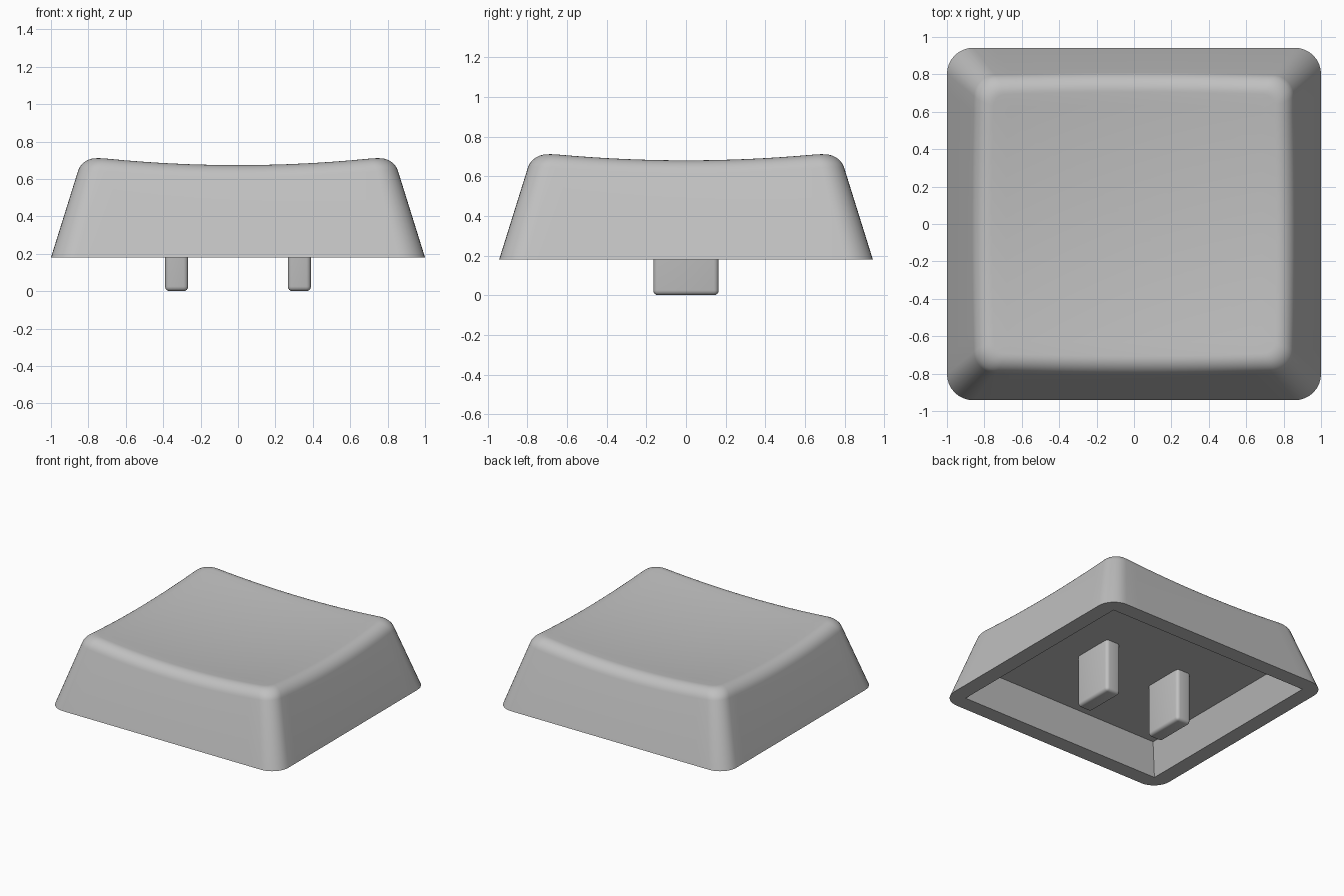
import bpy, bmesh, math

if "Cube" in bpy.data.objects:
    bpy.data.objects.remove(bpy.data.objects["Cube"])

HX, HY, R0 = 1.0, 0.942, 0.14      # footprint half sizes and corner radius
Z0, ZF = 0.18, 0.41                # skirt bottom, cavity ceiling
LEAN, T = 0.3125, 0.08             # wall lean, rim fillet reach

grey = bpy.data.materials.new("light grey plastic")
grey.diffuse_color = (0.53, 0.53, 0.53, 1)
grey.use_nodes = True
grey.node_tree.nodes["Principled BSDF"].inputs["Base Color"].default_value = grey.diffuse_color


def dish(x, y):
    return 0.637 + 0.073 * (x * x + y * y)


def radius(o):
    return R0 - 0.18 * min(o, 0.17) - 0.6 * max(o - 0.17, 0)


# Each outline parameter: corner signs, arc angle, and fraction along the following side
CORNERS = [(1, 1), (-1, 1), (-1, -1), (1, -1)]
PARAMS = []
for i in range(4):
    PARAMS += [(i, k / 8, 0) for k in range(9)]
    PARAMS += [(i, 1, k / 16) for k in range(1, 16)]


def corner_point(i, a, o, r):
    sx, sy = CORNERS[i % 4]
    ang = (i + a) * math.pi / 2
    return (sx * (HX - o - r) + r * math.cos(ang), sy * (HY - o - r) + r * math.sin(ang))


def outline(p, o, r=None):
    i, a, f = p
    r = radius(o) if r is None else r
    x, y = corner_point(i, a, o, r)
    if f:
        x2, y2 = corner_point(i + 1, 0, o, r)
        x, y = x + (x2 - x) * f, y + (y2 - y) * f
    return x, y


def finish(bm, name, angle):
    bmesh.ops.remove_doubles(bm, verts=bm.verts, dist=1e-5)
    bmesh.ops.recalc_face_normals(bm, faces=bm.faces)
    me = bpy.data.meshes.new(name)
    bm.to_mesh(me)
    bm.free()
    me.materials.append(grey)
    ob = bpy.data.objects.new(name, me)
    bpy.context.collection.objects.link(ob)
    bpy.ops.object.select_all(action='DESELECT')
    ob.select_set(True)
    bpy.context.view_layer.objects.active = ob
    bpy.ops.object.shade_smooth_by_angle(angle=math.radians(angle))
    return ob


# Cap shell: cavity, rim, leaning walls, rounded edge and dished top as stacked rings
ARC, DISH = 8, 10
columns = []
for p in PARAMS:
    col = [(*outline(p, 0.20, 0), ZF), (*outline(p, 0.122, 0), Z0), (*outline(p, 0), Z0)]
    o = 0.17
    for _ in range(8):
        z = dish(*outline(p, o))
        o = LEAN * (z - Z0)
    h = math.hypot(1, LEAN)
    o1, z1 = o - T * LEAN / h, z - T / h
    o2 = o + T
    z2 = dish(*outline(p, o2))
    for k in range(ARC + 1):                      # rounded top edge
        t = k / ARC
        a, b, c = (1 - t) ** 2, 2 * t * (1 - t) * 0.766, t * t
        s = a + b + c
        col.append((*outline(p, (a * o1 + b * o + c * o2) / s), (a * z1 + b * z + c * z2) / s))
    x, y = outline(p, o2)
    for k in range(1, DISH):                      # dished top
        s = 1 - k / DISH
        col.append((x * s, y * s, dish(x * s, y * s)))
    columns.append(col)

bm = bmesh.new()
grid = [[bm.verts.new(c) for c in col] for col in columns]
n = len(grid)
for i in range(n):
    a, b = grid[i], grid[(i + 1) % n]
    for k in range(len(a) - 1):
        bm.faces.new((a[k], b[k], b[k + 1], a[k + 1]))
centre = bm.verts.new((0, 0, dish(0, 0)))
for i in range(n):
    bm.faces.new((grid[i][-1], grid[(i + 1) % n][-1], centre))
bm.faces.new([col[0] for col in reversed(grid)])  # cavity ceiling
finish(bm, "cap_shell", 35)

# Two mounting prongs with rounded edges
for side, name in ((-1, "left_prong"), (1, "right_prong")):
    bm = bmesh.new()
    bmesh.ops.create_cube(bm, size=1)
    for v in bm.verts:
        v.co = (side * 0.328 + v.co.x * 0.124, v.co.y * 0.33, (v.co.z + 0.5) * (ZF + 0.01))
    edges = [e for e in bm.edges if min(v.co.z for v in e.verts) < 0.01]
    bmesh.ops.bevel(bm, geom=edges, offset=0.025, segments=4, profile=0.5, affect='EDGES')
    finish(bm, name, 40)
